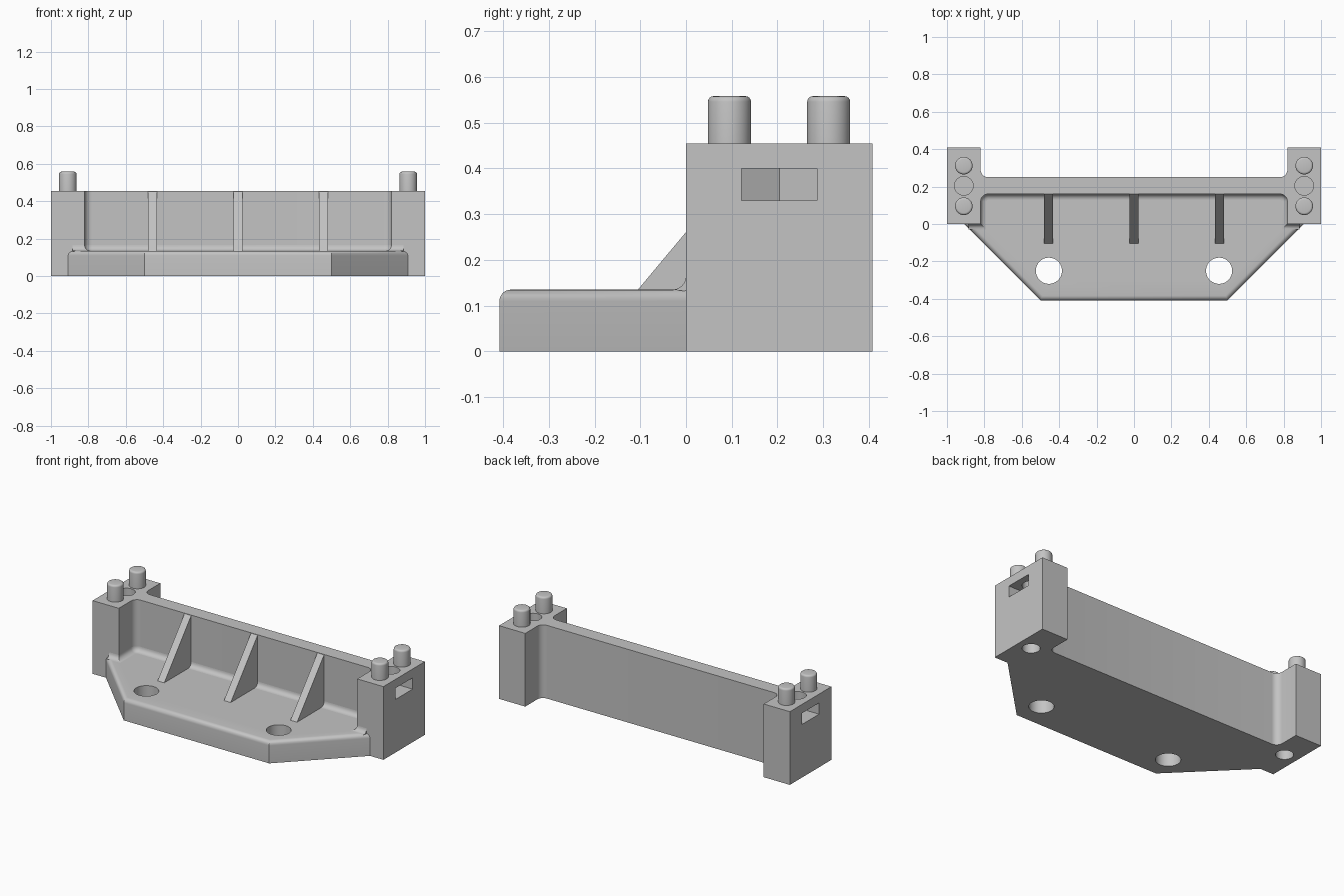
import bpy, bmesh, math
from mathutils import Vector

old = bpy.data.objects.get("Cube")
if old:
    bpy.data.objects.remove(old, do_unlink=True)

TOP, DECK, R = 0.455, 0.135, 0.03   # wall top, plate top, base fillet radius
BOSS_X, BOSS_Y = 0.91, 0.204        # bolt axis in each end block

grey = bpy.data.materials.new("plain grey")
grey.use_nodes = True
grey.diffuse_color = (0.55, 0.55, 0.55, 1)
grey.node_tree.nodes["Principled BSDF"].inputs["Base Color"].default_value = grey.diffuse_color


def finish(bm, name):
    bmesh.ops.recalc_face_normals(bm, faces=bm.faces)
    mesh = bpy.data.meshes.new(name)
    bm.to_mesh(mesh)
    bm.free()
    mesh.materials.append(grey)
    ob = bpy.data.objects.new(name, mesh)
    bpy.context.collection.objects.link(ob)
    return ob


def prism(points, low, high):
    """Extrude a plan outline from low to high."""
    bm = bmesh.new()
    face = bm.faces.new([bm.verts.new((x, y, low)) for x, y in points])
    new = bmesh.ops.extrude_face_region(bm, geom=[face])["geom"]
    bmesh.ops.translate(bm, vec=(0, 0, high - low),
                        verts=[v for v in new if isinstance(v, bmesh.types.BMVert)])
    return bm


def cylinder(name, x, y, r, low, high, round_top=0):
    bm = prism([(x + r * math.cos(a), y + r * math.sin(a))
                for a in (i * math.tau / 48 for i in range(48))], low, high)
    if round_top:
        rim = [e for e in bm.edges if all(v.co.z > high - 1e-4 for v in e.verts)]
        bmesh.ops.bevel(bm, geom=rim, offset=round_top, segments=4, profile=0.5,
                        affect='EDGES')
    return finish(bm, name)


def select(ob):
    bpy.ops.object.select_all(action='DESELECT')
    ob.select_set(True)
    bpy.context.view_layer.objects.active = ob


def cut(ob, cutters):
    select(ob)
    for c in cutters:
        c.hide_render = True
        mod = ob.modifiers.new("cut", 'BOOLEAN')
        mod.operation, mod.solver, mod.object = 'DIFFERENCE', 'EXACT', c
        bpy.ops.object.modifier_apply(modifier=mod.name)
        bpy.data.objects.remove(c, do_unlink=True)


def smooth(ob):
    select(ob)
    bpy.ops.object.shade_smooth_by_angle(angle=math.radians(30))


def arc(cx, cy, r, start, end, n=8):
    return [(cx + r * math.cos(math.radians(start + (end - start) * i / n)),
             cy + r * math.sin(math.radians(start + (end - start) * i / n)))
            for i in range(n + 1)]


def mirrored(half):
    return half + [(-x, y) for x, y in reversed(half)]


# Rear wall with both end blocks, in one outline with filleted inner corners
C = 0.04
pocket = arc(0.82 - C, 0.16 - C, C, 90, 0)
back = arc(0.82 - C, 0.25 + C, C, -90, 0)
half = back + [(0.82, 0.408), (1, 0.408), (1, 0), (0.82, 0)] + pocket[::-1]
body = finish(prism(mirrored(half), 0, TOP), "wall_and_end_blocks")

# Bolt holes and side-loading nut slots with a pointed inner end
cutters = []
for s in (1, -1):
    slot = [(0.817, BOSS_Y), (0.864, 0.287), (1.1, 0.287), (1.1, 0.121), (0.864, 0.121)]
    cutters += [finish(prism([(s * x, y) for x, y in slot], 0.33, 0.4), "nut_slot_cutter"),
                cylinder("upper_bolt_cutter", s * BOSS_X, BOSS_Y, 0.05, 0.36, 0.6),
                cylinder("lower_bolt_cutter", s * BOSS_X, BOSS_Y, 0.05, -0.1, 0.32)]
cut(body, cutters)
smooth(body)

# Base plate with rounded upper front edges and two mounting holes
bm = prism(mirrored([(0.82, 0.16), (0.82, 0), (0.908, 0), (0.5, -0.408)]), 0, DECK)
rim = [e for e in bm.edges
       if all(v.co.z > DECK - 1e-4 and v.co.y < 0.01 for v in e.verts)
       and min(v.co.y for v in e.verts) < -0.1]
bmesh.ops.bevel(bm, geom=rim, offset=0.025, segments=6, profile=0.5, affect='EDGES')
plate = finish(bm, "base_plate")
cut(plate, [cylinder("mount_hole_cutter", s * 0.455, -0.25, 0.07, -0.1, 0.3)
            for s in (1, -1)])
smooth(plate)

# Concave fillet where the plate meets the blocks and wall
path = [Vector(p) for p in mirrored([(0.885, 0), (0.82, 0)] + pocket[::-1])]
section = [(R - R * math.sin(a), DECK + R - R * math.cos(a))
           for a in (i * math.pi / 12 for i in range(7))] + [(-0.004, DECK - 0.004)]
bm = bmesh.new()
rings = []
for i, p in enumerate(path):
    before = (p - path[i - 1]).normalized() if i else None
    after = (path[i + 1] - p).normalized() if i < len(path) - 1 else before
    before = before or after
    n1, n2 = Vector((-before.y, before.x)), Vector((-after.y, after.x))
    miter = (n1 + n2) / (1 + n1.dot(n2))
    rings.append([bm.verts.new((p.x + miter.x * d, p.y + miter.y * d, z))
                  for d, z in section])
n = len(section)
for a, b in zip(rings, rings[1:]):
    for j in range(n):
        bm.faces.new((a[j], a[(j + 1) % n], b[(j + 1) % n], b[j]))
bm.faces.new(rings[0])
bm.faces.new(rings[-1])
smooth(finish(bm, "base_fillet"))

# Three sloping ribs
for name, x in (("right", -0.457), ("middle", 0), ("left", 0.457)):
    bm = prism([(-0.105, DECK), (0.162, TOP), (0.162, DECK)], -0.023, 0.023)
    for v in bm.verts:
        v.co = (x + v.co.z, v.co.x, v.co.y)
    finish(bm, name + "_rib")

# Locating pins on the end blocks
for side, s in (("left", 1), ("right", -1)):
    for place, y in (("front", 0.095), ("rear", 0.312)):
        smooth(cylinder(f"{side}_{place}_pin", s * BOSS_X, y, 0.047,
                        TOP - 0.01, 0.558, 0.012))
